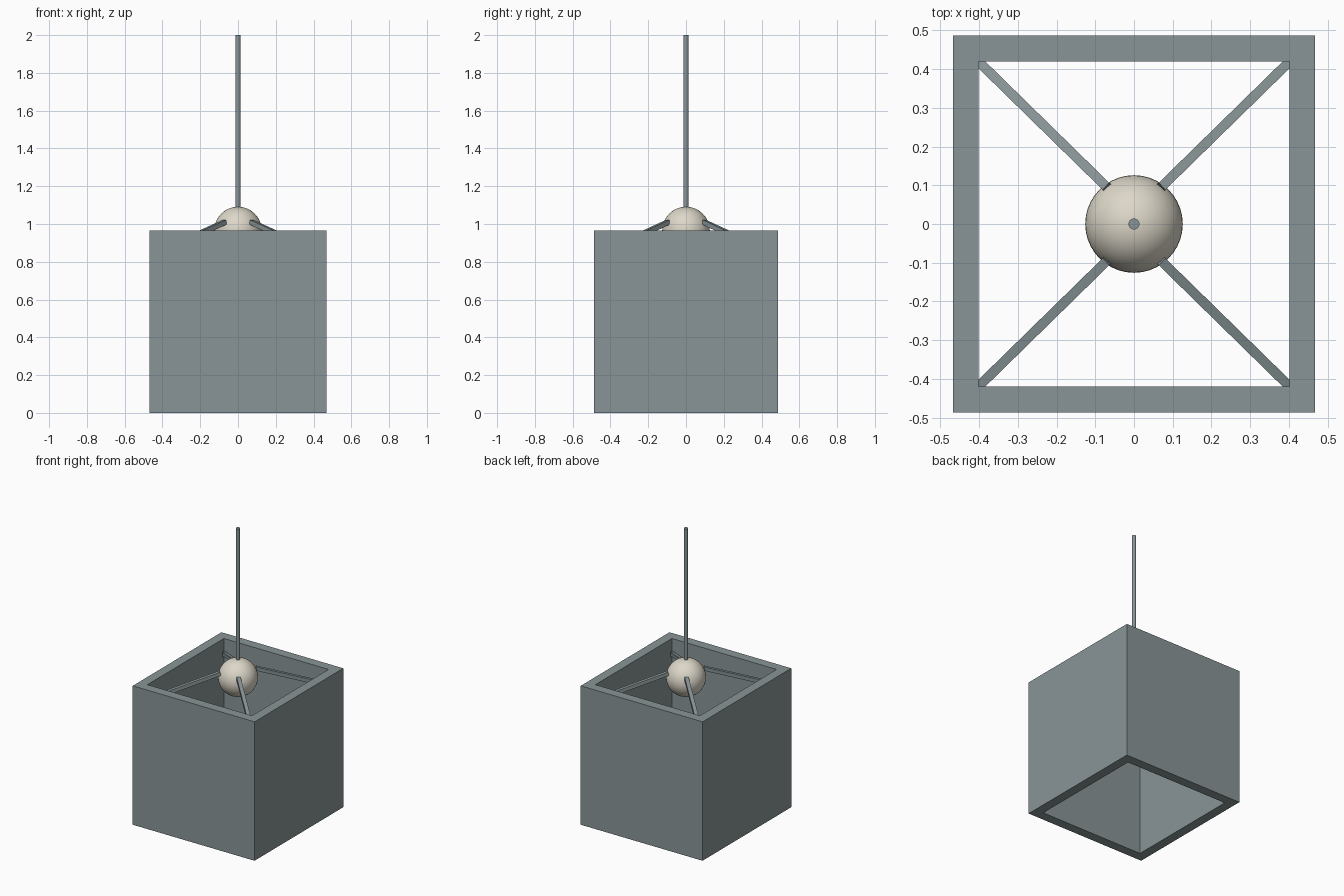
import bpy, bmesh
from mathutils import Vector

if "Cube" in bpy.data.objects:
    bpy.data.objects.remove(bpy.data.objects["Cube"])


def material(name, rgb):
    m = bpy.data.materials.new(name)
    m.diffuse_color = (*rgb, 1)
    m.use_nodes = True
    m.node_tree.nodes["Principled BSDF"].inputs["Base Color"].default_value = m.diffuse_color
    return m


grey = material("slate grey", (0.25, 0.30, 0.31))
cream = material("warm cream", (0.72, 0.68, 0.58))
H = 0.965  # shade height, also bulb centre


def finish(obj, name, mat):
    obj.name = name
    obj.data.materials.append(mat)
    return obj


# Shade: rectangular tube, open at top and bottom
bm = bmesh.new()
signs = [(-1, -1), (1, -1), (1, 1), (-1, 1)]


def ring(x, y, z):
    return [bm.verts.new((sx * x, sy * y, z)) for sx, sy in signs]


loops = [ring(0.468, 0.487, 0), ring(0.468, 0.487, H),
         ring(0.402, 0.42, H), ring(0.402, 0.42, 0)]
for k in range(4):
    a, b = loops[k], loops[(k + 1) % 4]
    for i in range(4):
        j = (i + 1) % 4
        bm.faces.new((a[i], a[j], b[j], b[i]))
bmesh.ops.recalc_face_normals(bm, faces=bm.faces)
mesh = bpy.data.meshes.new("shade")
bm.to_mesh(mesh)
bm.free()
shade = bpy.data.objects.new("shade", mesh)
bpy.context.collection.objects.link(shade)
finish(shade, "shade", grey)

# Bulb
bpy.ops.mesh.primitive_uv_sphere_add(segments=40, ring_count=24, radius=0.126,
                                     location=(0, 0, H))
bpy.ops.object.shade_smooth()
finish(bpy.context.object, "bulb", cream)

# Hanging rod
bpy.ops.mesh.primitive_cylinder_add(vertices=24, radius=0.014, depth=0.93,
                                    location=(0, 0, 1.535))
bpy.ops.object.shade_smooth_by_angle()
finish(bpy.context.object, "hanging_rod", grey)

# Four square struts from the bulb down to the inner corners of the shade
for n, (sx, sy) in enumerate(signs):
    p = Vector((sx * 0.07, sy * 0.095, 1.01))
    q = Vector((sx * 0.40, sy * 0.418, 0.86))
    d = q - p
    bpy.ops.mesh.primitive_cube_add(size=1, location=(p + q) / 2)
    o = bpy.context.object
    o.scale = (0.025, d.length, 0.025)
    o.rotation_euler = d.to_track_quat('Y', 'Z').to_euler()
    finish(o, f"strut_{n + 1}", grey)
